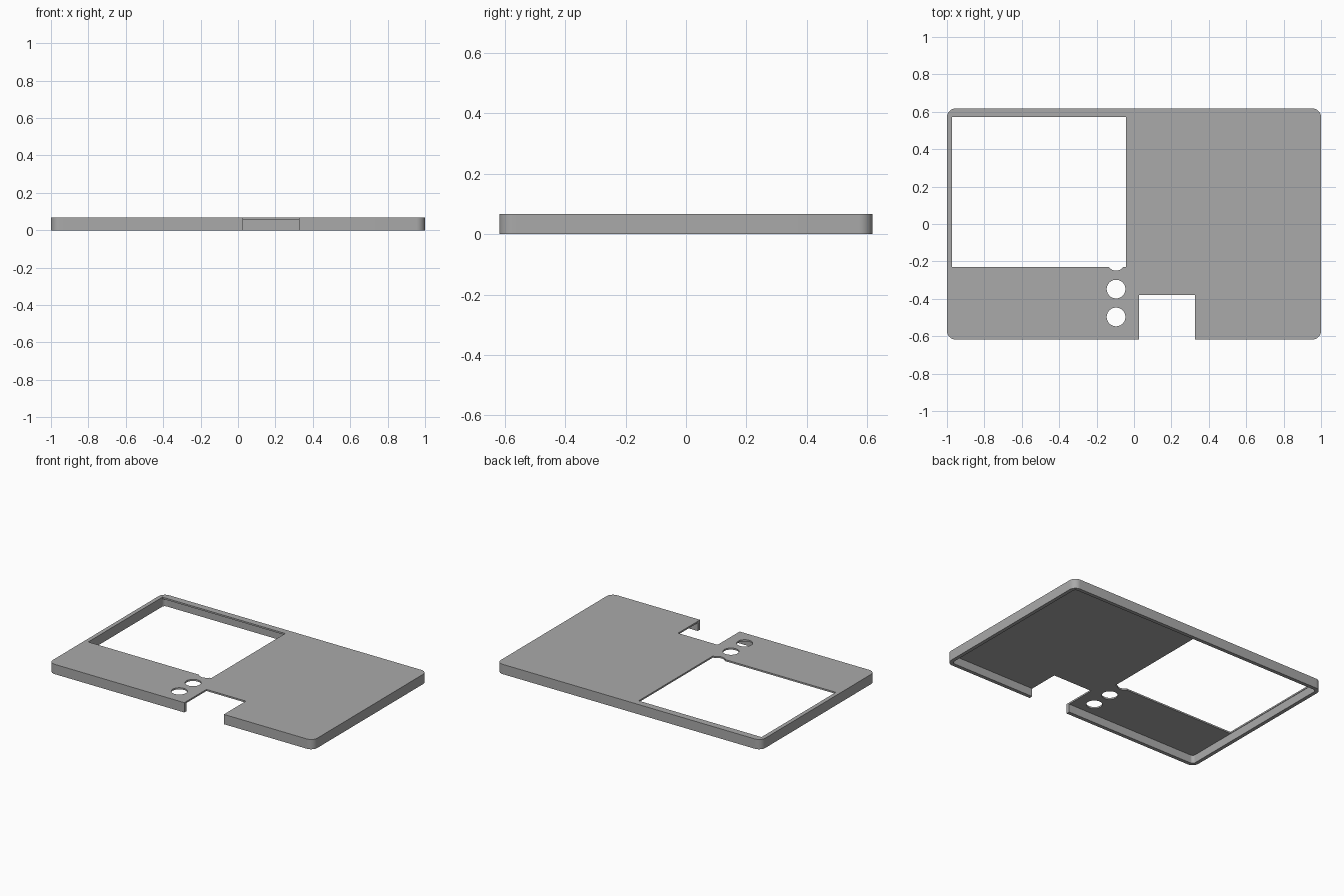
import bpy, bmesh, math

if "Cube" in bpy.data.objects:
    bpy.data.objects.remove(bpy.data.objects["Cube"], do_unlink=True)

HALF_X, HALF_Y, HEIGHT = 1.0, 0.618, 0.067
WALL, PLATE, CORNER = 0.025, 0.011, 0.047

grey = bpy.data.materials.new("plain grey")
grey.use_nodes = True
grey.diffuse_color = (0.4, 0.4, 0.4, 1)
grey.node_tree.nodes["Principled BSDF"].inputs["Base Color"].default_value = (0.4, 0.4, 0.4, 1)


def prism(name, outline, z0, z1):
    """Extrude a flat outline from z0 up to z1."""
    bm = bmesh.new()
    face = bm.faces.new([bm.verts.new((x, y, z0)) for x, y in outline])
    top = bmesh.ops.extrude_face_region(bm, geom=[face])["geom"]
    bmesh.ops.translate(bm, vec=(0, 0, z1 - z0),
                        verts=[v for v in top if isinstance(v, bmesh.types.BMVert)])
    bmesh.ops.recalc_face_normals(bm, faces=bm.faces)
    mesh = bpy.data.meshes.new(name)
    bm.to_mesh(mesh)
    bm.free()
    mesh.materials.append(grey)
    obj = bpy.data.objects.new(name, mesh)
    bpy.context.collection.objects.link(obj)
    return obj


def rectangle(x0, x1, y0, y1):
    return [(x0, y0), (x1, y0), (x1, y1), (x0, y1)]


def circle(cx, cy, r, steps=48):
    return [(cx + r * math.cos(math.tau * i / steps),
             cy + r * math.sin(math.tau * i / steps)) for i in range(steps)]


def rounded_rectangle(hx, hy, r, steps=12):
    points = []
    for quarter, (sx, sy) in enumerate([(1, 1), (-1, 1), (-1, -1), (1, -1)]):
        for i in range(steps + 1):
            a = math.pi / 2 * (quarter + i / steps)
            points.append((sx * (hx - r) + r * math.cos(a), sy * (hy - r) + r * math.sin(a)))
    return points


# Shallow lid with rounded corners
lid = prism("lid", rounded_rectangle(HALF_X, HALF_Y, CORNER), 0, HEIGHT)

# Hollow underside, screen window, front notch and three button holes
cutters = [
    prism("cavity_cutter", rounded_rectangle(HALF_X - WALL, HALF_Y - WALL, CORNER - WALL),
          -0.1, HEIGHT - PLATE),
    prism("window_cutter", rectangle(-0.972, -0.043, -0.23, 0.572), -0.2, 0.2),
    prism("notch_cutter", rectangle(0.027, 0.326, -0.8, -0.38), -0.2, 0.2),
]
for i in range(3):
    cutters.append(prism("button_cutter", circle(-0.096, -0.497 + 0.149 * i, 0.05), -0.2, 0.2))

bpy.context.view_layer.objects.active = lid
lid.select_set(True)
for cutter in cutters:
    cutter.hide_render = True
    cut = lid.modifiers.new(cutter.name, 'BOOLEAN')
    cut.operation = 'DIFFERENCE'
    cut.solver = 'EXACT'
    cut.object = cutter
    bpy.ops.object.modifier_apply(modifier=cut.name)
    bpy.data.objects.remove(cutter, do_unlink=True)

bpy.ops.object.shade_smooth_by_angle(angle=math.radians(30))
